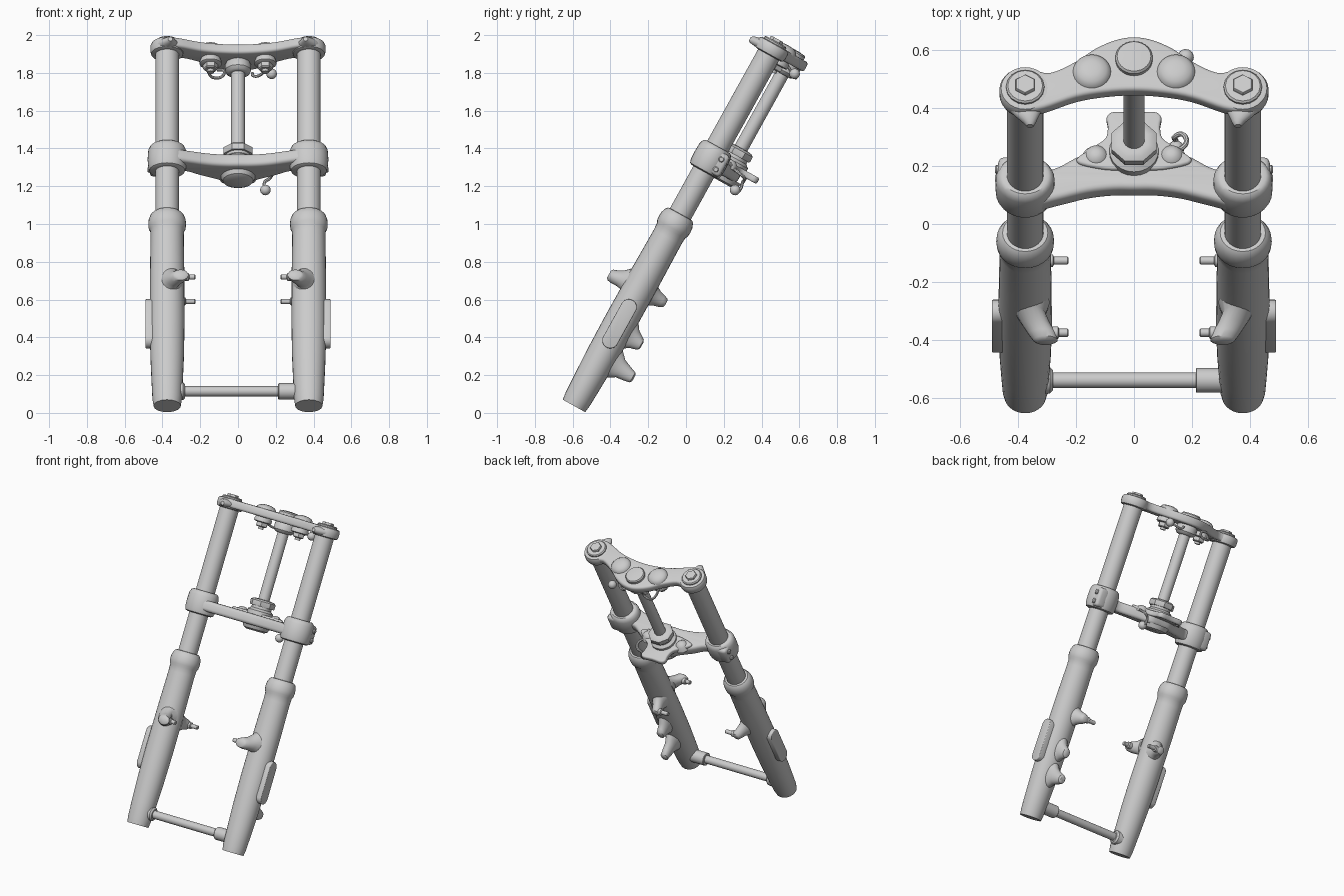
import bpy, bmesh, math
from mathutils import Matrix, Vector

# Fork frame: local z runs up the legs, local y points rearward, tilted 29 degrees
M = Matrix.Translation((0, -0.593, 0.037)) @ Matrix.Rotation(math.radians(-29), 4, 'X')
LEG_X = 0.375


def finish(name, bm, bevel=0):
    bmesh.ops.recalc_face_normals(bm, faces=bm.faces)
    me = bpy.data.meshes.new(name)
    bm.to_mesh(me)
    bm.free()
    ob = bpy.data.objects.new(name, me)
    ob.matrix_world = M
    bpy.context.collection.objects.link(ob)
    if bevel:
        m = ob.modifiers.new("bevel", 'BEVEL')
        m.width, m.segments, m.limit_method = bevel, 3, 'ANGLE'
        m.angle_limit = math.radians(50)
    return ob


def skin(name, rings, bevel=0):
    """Join closed rings of points and cap both ends."""
    bm = bmesh.new()
    vs = [[bm.verts.new(p) for p in r] for r in rings]
    n = len(vs[0])
    for a, b in zip(vs, vs[1:]):
        for i in range(n):
            j = (i + 1) % n
            bm.faces.new((a[i], a[j], b[j], b[i]))
    bm.faces.new(vs[0][::-1])
    bm.faces.new(vs[-1])
    return finish(name, bm, bevel)


def circle(n, phase=0.0):
    return [(math.cos(2 * math.pi * i / n + phase), math.sin(2 * math.pi * i / n + phase)) for i in range(n)]


def lathe(name, prof, x, t, n=28, sy=1.0, phase=0.0):
    """Profile of (radius, height) around the leg direction."""
    return skin(name, [[(x + r * c, t + r * s * sy, h) for c, s in circle(n, phase)] for r, h in prof])


def rod(name, prof, t, s, n=20):
    """Profile of (radius, x) around the x direction."""
    return skin(name, [[(x, t + r * a, s + r * b) for a, b in circle(n)] for r, x in prof])


def lug(name, sections):
    """Tapered bump through ellipses (x, t, s, rx, rs)."""
    return skin(name, [[(x + rx * a, t, s + rs * b) for a, b in circle(20)] for x, t, s, rx, rs in sections])


def plate(name, half, s0, s1, bevel=0.015):
    """Symmetric smooth outline given as its +x half, rear to front."""
    p = [Vector(v) for v in half]
    p = [Vector((-p[1].x, p[1].y))] + p + [Vector((-p[-2].x, p[-2].y))]
    pts = []
    for i in range(1, len(p) - 2):
        for k in range(4):
            u = k / 4
            a, b, c, d = p[i - 1:i + 3]
            pts.append(0.5 * (2 * b + (c - a) * u + (2 * a - 5 * b + 4 * c - d) * u * u
                              + (3 * b - a - 3 * c + d) * u ** 3))
    pts.append(p[-2])
    pts += [Vector((-q.x, q.y)) for q in reversed(pts[1:-1])]
    return skin(name, [[(q.x, q.y, s) for q in pts] for s in (s0, s1)], bevel)


def wire(name, pts, r=0.008):
    """Bent wire through world points."""
    cu = bpy.data.curves.new(name, 'CURVE')
    cu.dimensions, cu.bevel_depth, cu.bevel_resolution = '3D', r, 2
    cu.use_fill_caps = True
    cu.resolution_u = 6
    sp = cu.splines.new('BEZIER')
    sp.bezier_points.add(len(pts) - 1)
    for bp, q in zip(sp.bezier_points, pts):
        bp.co = q
        bp.handle_left_type = bp.handle_right_type = 'AUTO'
    bpy.context.collection.objects.link(bpy.data.objects.new(name, cu))


def ball(name, co, r):
    bm = bmesh.new()
    bmesh.ops.create_uvsphere(bm, u_segments=16, v_segments=10, radius=r)
    finish(name, bm).matrix_world = Matrix.Translation(co)


for k, side in ((-1, "left"), (1, "right")):
    X = k * LEG_X
    # Lower leg with rounded collar, inner tube
    lathe(side + "_lower_leg", [(0.072, 0), (0.078, 0.04), (0.083, 0.15), (0.089, 0.3), (0.092, 0.5),
          (0.091, 0.8), (0.088, 1.02), (0.09, 1.06), (0.098, 1.075), (0.1, 1.1), (0.098, 1.125),
          (0.088, 1.15), (0.078, 1.16), (0.066, 1.162)], X, 0, sy=0.94)
    lathe(side + "_fork_tube", [(0.063, 1.1), (0.063, 2.17)], X, 0, 32)
    # Tube cap and hex
    lathe(side + "_cap_ring", [(0.066, 2.18), (0.066, 2.2), (0.06, 2.206)], X, 0, 16)
    lathe(side + "_cap_hex", [(0.038, 2.2), (0.038, 2.217), (0.035, 2.221)], X, 0, 6, phase=math.pi / 6)
    # Clamp ends
    lathe(side + "_upper_clamp_end", [(0.07, 2.125), (0.084, 2.13), (0.089, 2.145), (0.089, 2.175),
          (0.083, 2.188), (0.07, 2.192)], X, 0)
    lug(side + "_upper_clamp_horn", [(k * 0.375, -0.05, 2.155, 0.07, 0.03), (k * 0.37, -0.085, 2.155, 0.045, 0.026),
        (k * 0.36, -0.115, 2.153, 0.022, 0.02), (k * 0.358, -0.128, 2.15, 0.012, 0.012)])
    lathe(side + "_lower_clamp_end", [(0.08, 1.418), (0.094, 1.424), (0.101, 1.445), (0.103, 1.49),
          (0.101, 1.54), (0.092, 1.562), (0.08, 1.57), (0.064, 1.57)], X, 0, sy=0.92)
    box = [(k * 0.39, -0.01), (k * 0.468, -0.01), (k * 0.468, 0.086), (k * 0.39, 0.088)]
    skin(side + "_pinch_block", [[(a, b, s) for a, b in box] for s in (1.428, 1.555)], 0.02)
    for i, s in enumerate((1.458, 1.52)):
        rod(f"{side}_pinch_bolt_{i}", [(0.016, k * 0.44), (0.016, k * 0.474), (0.011, k * 0.479)], 0.05, s, 12)
    # Front and rear mounting lugs with pins
    lug(side + "_front_lug", [(k * 0.365, -0.04, 0.735, 0.075, 0.1), (k * 0.355, -0.08, 0.725, 0.05, 0.065),
        (k * 0.335, -0.115, 0.71, 0.048, 0.045), (k * 0.315, -0.145, 0.702, 0.048, 0.038),
        (k * 0.305, -0.168, 0.7, 0.042, 0.032), (k * 0.305, -0.176, 0.7, 0.03, 0.02)])
    lug(side + "_rear_lug", [(k * 0.36, 0.04, 0.71, 0.07, 0.1), (k * 0.345, 0.075, 0.71, 0.045, 0.062),
        (k * 0.33, 0.11, 0.71, 0.036, 0.042), (k * 0.32, 0.14, 0.71, 0.033, 0.034),
        (k * 0.318, 0.158, 0.71, 0.026, 0.025), (k * 0.318, 0.163, 0.71, 0.018, 0.015)])
    for place, t, s, w in (("front", -0.14, 0.703, 0.262), ("rear", 0.14, 0.71, 0.28)):
        rod(f"{side}_{place}_lug_pin", [(0.022, k * 0.31), (0.022, k * w), (0.014, k * (w - 0.004)),
            (0.014, k * 0.23), (0.01, k * 0.226)], t, s, 14)
    # Pill-shaped side reflector
    pill = [(0.043 * a, 0.497 + 0.043 * b + (0.1 if b > 0 else -0.1)) for a, b in circle(20, math.pi / 20)]
    skin(side + "_reflector", [[(k * x, a, b) for a, b in pill] for x in (0.43, 0.49)], 0.005)
    # Handlebar bushing: dome above, nut and stud below
    B = k * 0.145
    lathe(side + "_bushing_dome", [(0.068, 2.18), (0.064, 2.195), (0.05, 2.21), (0.028, 2.217), (0.01, 2.219)], B, 0.065)
    lathe(side + "_bushing_washer", [(0.05, 2.1), (0.058, 2.105), (0.058, 2.12), (0.05, 2.14)], B, 0.065)
    lathe(side + "_bushing_nut", [(0.034, 2.07), (0.04, 2.076), (0.04, 2.1)], B, 0.065, 6)
    lathe(side + "_bushing_stud", [(0.018, 2.055), (0.018, 2.08)], B, 0.065, 12)

# Upper clamp plate
plate("upper_clamp", [(0, .206), (.065, .194), (.134, .16), (.2, .11), (.29, .065), (.36, .08), (.43, .062),
      (.458, 0), (.43, -.062), (.375, -.085), (.31, -.075), (.2, -.032), (.1, -.012), (0, -.005)], 2.135, 2.19)
# Lower clamp plate and thin rear tab
plate("lower_clamp", [(0, .18), (.07, .175), (.12, .145), (.2, .105), (.28, .06), (.35, .07), (.4, .03),
      (.4, -.03), (.35, -.08), (.26, -.06), (.16, -.032), (.07, -.02), (0, -.02)], 1.447, 1.518, 0.02)
plate("rear_tab", [(0, .272), (.07, .275), (.094, .255), (.09, .215), (.1, .17), (.15, .13), (.2, .08),
      (.1, .05), (0, .05)], 1.495, 1.53, 0.01)
# Raised bosses on the lower clamp
for k, side in ((-1, "left"), (1, "right")):
    lathe(side + "_stop_boss", [(0.05, 1.5), (0.035, 1.53), (0.02, 1.542), (0.008, 1.545)], k * 0.13, 0.105, 16)

# Steering stem with its nuts
T = 0.112
lathe("steering_stem", [(0.037, 1.42), (0.037, 2.15)], 0, T)
lathe("stem_top_cap", [(0.064, 2.18), (0.064, 2.205), (0.058, 2.213), (0.02, 2.217)], 0, T)
lathe("stem_upper_nut", [(0.045, 2.07), (0.058, 2.075), (0.07, 2.09), (0.07, 2.125), (0.06, 2.14)], 0, T, 12)
lathe("stem_lower_collar", [(0.085, 1.51), (0.085, 1.545), (0.066, 1.56), (0.066, 1.585)], 0, T, 24)
lathe("stem_lower_nut", [(0.08, 1.575), (0.084, 1.582), (0.084, 1.61), (0.07, 1.62), (0.05, 1.623)], 0, T, 8, phase=math.pi / 8)
lathe("stem_foot", [(0.06, 1.415), (0.08, 1.425), (0.095, 1.455)], 0, T)

# Axle with end collars
rod("axle", [(0.027, -0.33), (0.027, 0.33)], 0.01, 0.094)
rod("axle_left_collar", [(0.05, -0.33), (0.046, -0.29), (0.036, -0.28)], 0.01, 0.094)
rod("axle_right_collar", [(0.04, 0.213), (0.043, 0.216), (0.043, 0.34)], 0.01, 0.094)

# Caliper lugs on the right leg only
lug("caliper_lug_upper", [(.37, .04, .48, .06, .115), (.37, .08, .475, .042, .085), (.37, .105, .465, .034, .055),
    (.37, .135, .458, .03, .04), (.37, .153, .456, .026, .03), (.37, .159, .456, .015, .018)])
lug("caliper_lug_lower", [(.37, .04, .3, .058, .11), (.37, .085, .3, .042, .08), (.37, .12, .292, .034, .052),
    (.37, .165, .285, .03, .04), (.37, .198, .282, .026, .03), (.37, .206, .282, .015, .018)])

# Cable guides
wire("upper_left_guide", [(-.16, .53, 1.86), (-.155, .56, 1.80), (-.13, .58, 1.775), (-.08, .58, 1.785),
     (-.075, .59, 1.81), (-.11, .6, 1.815)])
wire("upper_right_guide", [(.15, .53, 1.85), (.12, .57, 1.79), (.08, .58, 1.785), (.075, .59, 1.8)])
ball("upper_right_guide_end", (.178, .575, 1.795), 0.028)
wire("lower_guide", [(.13, .24, 1.3), (.18, .28, 1.27), (.165, .31, 1.24), (.14, .3, 1.22), (.145, .285, 1.18),
     (.145, .26, 1.165)], 0.009)
ball("lower_guide_end", (.145, .26, 1.18), 0.028)

# Apply modifiers and smooth shading
bpy.ops.object.select_all(action='SELECT')
bpy.context.view_layer.objects.active = bpy.data.objects["axle"]
bpy.ops.object.convert(target='MESH')
bpy.ops.object.shade_smooth_by_angle(angle=math.radians(35))
